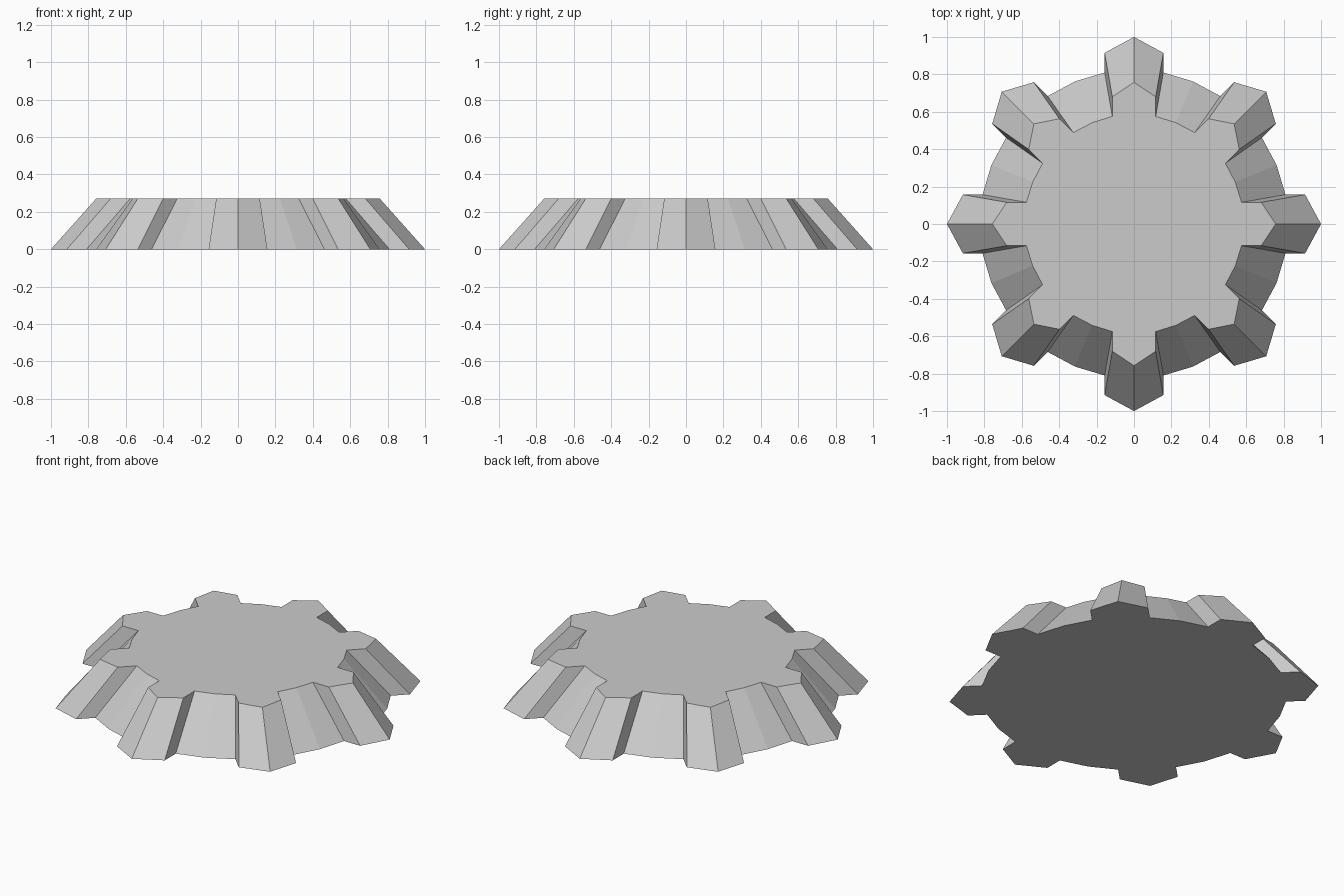
import bpy
import bmesh
from math import radians
from mathutils import Matrix, Vector

if "Cube" in bpy.data.objects:
    bpy.data.objects.remove(bpy.data.objects["Cube"], do_unlink=True)

TEETH = 8
HEIGHT = 0.272

# Plain grey material
grey = bpy.data.materials.new("plain_grey")
grey.use_nodes = True
colour = (0.6, 0.6, 0.6, 1)
grey.diffuse_color = colour
grey.node_tree.nodes["Principled BSDF"].inputs["Base Color"].default_value = colour


def gear_ring(bm, tip, shoulder, root, half_width, valley, z):
    """One closed outline: pointed teeth with a bent valley between them."""
    step = 360 / TEETH
    tooth = [
        Vector((-half_width, root, z)),
        Vector((-half_width, shoulder, z)),
        Vector((0, tip, z)),
        Vector((half_width, shoulder, z)),
        Vector((half_width, root, z)),
        Matrix.Rotation(radians(-step / 2), 3, "Z") @ Vector((0, valley, z)),
    ]
    ring = []
    for i in range(TEETH):
        turn = Matrix.Rotation(radians(-step * i), 3, "Z")
        ring += [bm.verts.new(turn @ p) for p in tooth]
    return ring


# Tapered gear body: wide outline below, narrow outline above
bm = bmesh.new()
lower = gear_ring(bm, 1.0, 0.915, 0.81, 0.157, 0.825, 0)
upper = gear_ring(bm, 0.757, 0.68, 0.575, 0.116, 0.586, HEIGHT)
bm.faces.new(lower)
bm.faces.new(upper)
for i in range(len(lower)):
    j = (i + 1) % len(lower)
    bm.faces.new((lower[i], lower[j], upper[j], upper[i]))
bmesh.ops.recalc_face_normals(bm, faces=bm.faces)

mesh = bpy.data.meshes.new("tapered_gear")
bm.to_mesh(mesh)
bm.free()
mesh.materials.append(grey)
gear = bpy.data.objects.new("tapered_gear", mesh)
bpy.context.collection.objects.link(gear)
